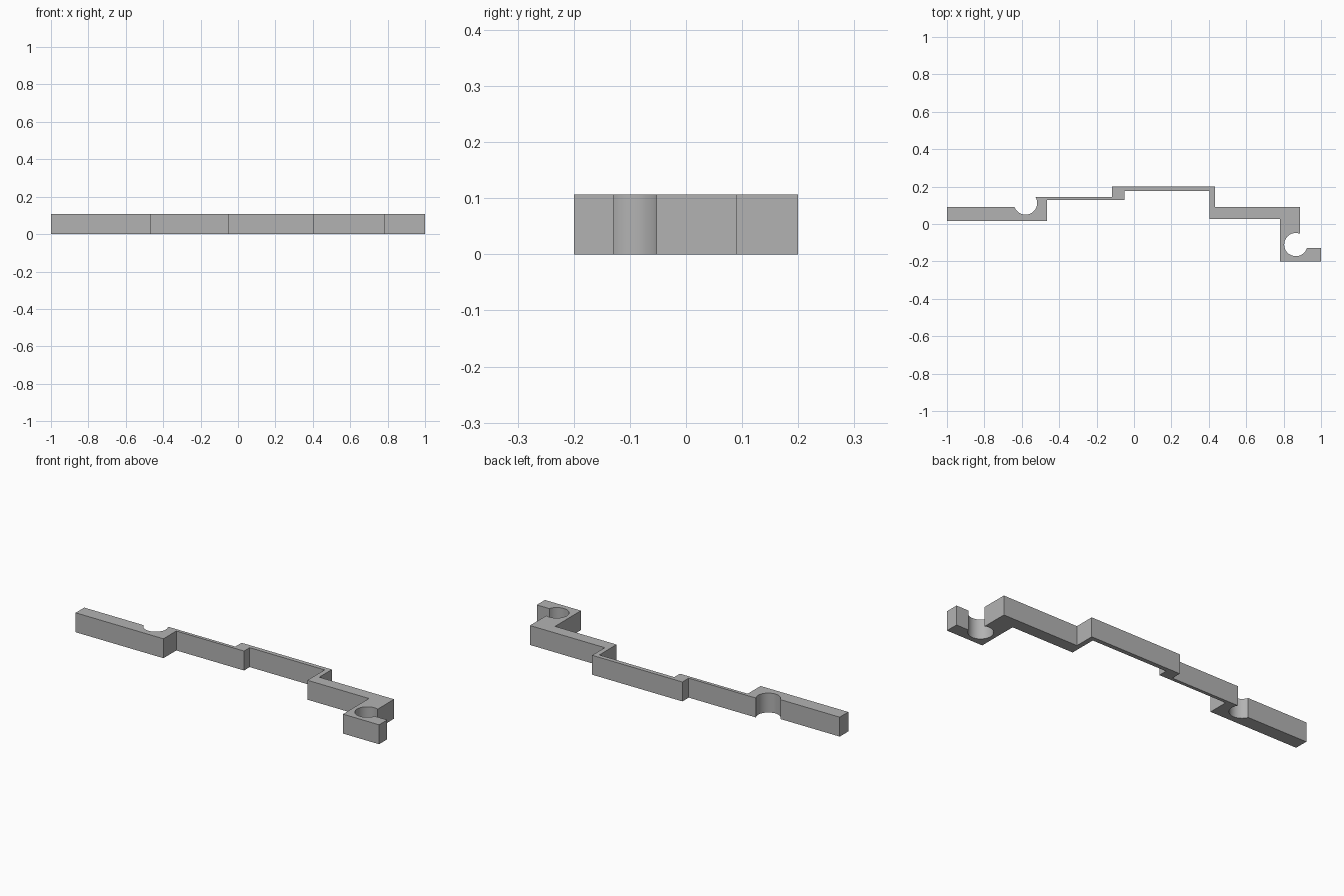
import bpy, bmesh
from math import cos, sin, radians

cube = bpy.data.objects.get("Cube")
if cube:
    bpy.data.objects.remove(cube, do_unlink=True)

HEIGHT = 0.107
RADIUS = 0.062


def arc(cx, cy, start, end, steps=32):
    """Points along a circular socket, angles in degrees."""
    angles = [radians(start + (end - start) * i / steps) for i in range(steps + 1)]
    return [(cx + RADIUS * cos(a), cy + RADIUS * sin(a)) for a in angles]


# Plan outline: back edge left to right, then front edge right to left
outline = [(-1, 0.015), (-1, 0.09)]
outline += arc(-0.58, 0.112, 201, 392)            # open left socket
outline += [(-0.118, 0.145), (-0.118, 0.2), (0.432, 0.2), (0.432, 0.09), (0.888, 0.09)]
outline += arc(0.865, -0.11, 68, 342)             # hooked right socket
outline += [(1, -0.129), (1, -0.2), (0.78, -0.2), (0.78, 0.026), (0.405, 0.026),
            (0.405, 0.176), (-0.052, 0.176), (-0.052, 0.127),
            (-0.465, 0.127), (-0.465, 0.015)]

# Bracket body, extruded upward from the outline
bm = bmesh.new()
base = bm.faces.new([bm.verts.new((x, y, 0)) for x, y in outline])
result = bmesh.ops.extrude_face_region(bm, geom=[base], use_keep_orig=True)
top = [v for v in result["geom"] if isinstance(v, bmesh.types.BMVert)]
bmesh.ops.translate(bm, verts=top, vec=(0, 0, HEIGHT))
bmesh.ops.recalc_face_normals(bm, faces=bm.faces)
mesh = bpy.data.meshes.new("stepped_bracket")
bm.to_mesh(mesh)
bm.free()
bracket = bpy.data.objects.new("stepped_bracket", mesh)
bpy.context.collection.objects.link(bracket)

# Plain grey
grey = bpy.data.materials.new("plain grey")
grey.use_nodes = True
colour = (0.45, 0.45, 0.45, 1)
grey.diffuse_color = colour
grey.node_tree.nodes["Principled BSDF"].inputs["Base Color"].default_value = colour
mesh.materials.append(grey)

# Smooth sockets, sharp corners
bpy.ops.object.select_all(action="DESELECT")
bracket.select_set(True)
bpy.context.view_layer.objects.active = bracket
bpy.ops.object.shade_smooth_by_angle(angle=radians(25))
